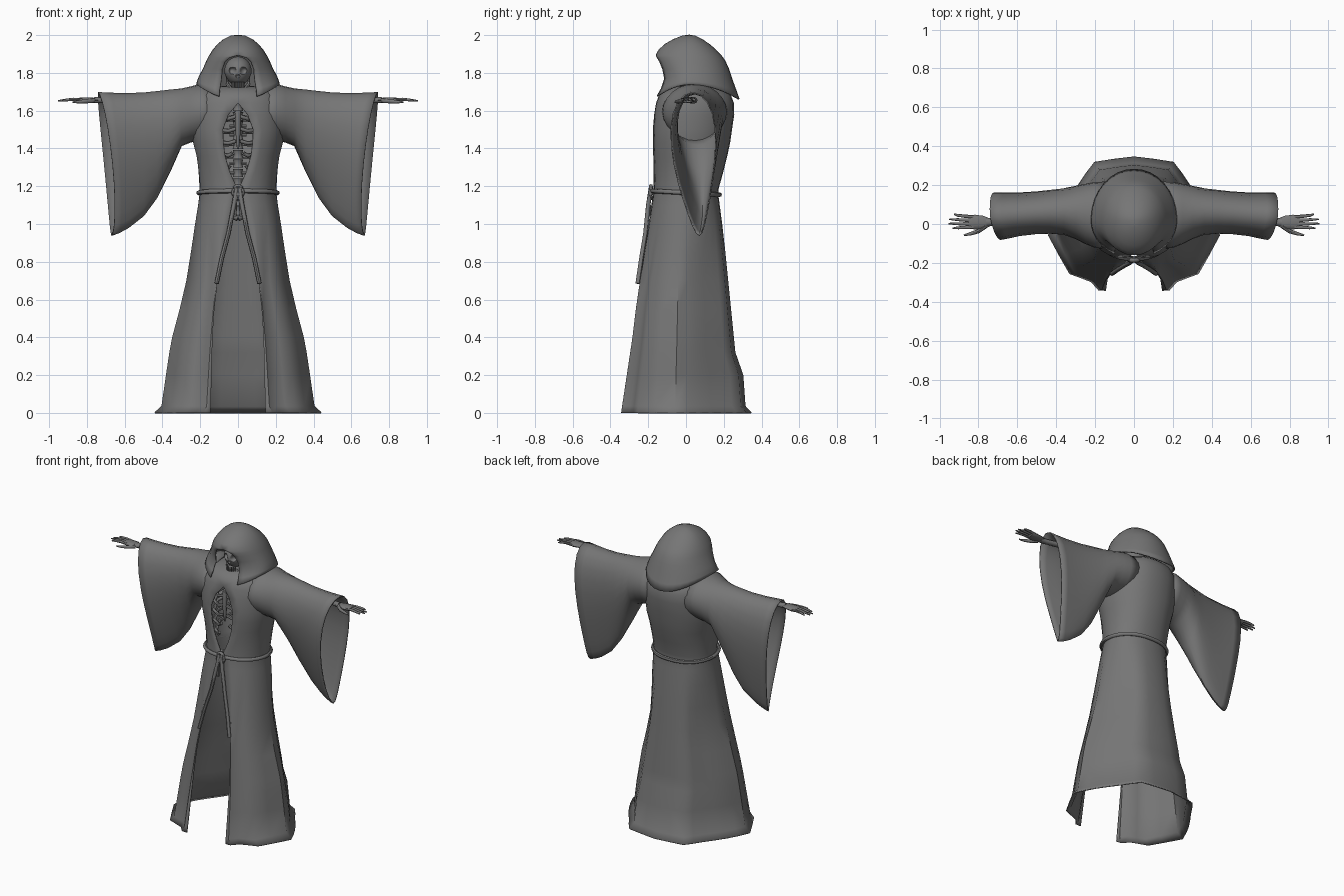
import bpy, bmesh, math
from mathutils import Vector

cloth = bpy.data.materials.new("dark_grey")
cloth.diffuse_color = (0.18, 0.18, 0.18, 1)


def finish(name, bm, mirror=False, thick=0):
    bmesh.ops.remove_doubles(bm, verts=bm.verts, dist=1e-5)
    bmesh.ops.recalc_face_normals(bm, faces=bm.faces)
    me = bpy.data.meshes.new(name)
    bm.to_mesh(me)
    bm.free()
    me.materials.append(cloth)
    ob = bpy.data.objects.new(name, me)
    bpy.context.collection.objects.link(ob)
    bpy.ops.object.select_all(action='DESELECT')
    ob.select_set(True)
    bpy.context.view_layer.objects.active = ob
    bpy.ops.object.shade_smooth_by_angle(angle=math.radians(45))
    if mirror:
        ob.modifiers.new("mirror", 'MIRROR').merge_threshold = 0.0005
    if thick:
        m = ob.modifiers.new("thickness", 'SOLIDIFY')
        m.thickness, m.offset = thick, 0


def loft(bm, rings, closed=False, caps=False):
    vs = [[bm.verts.new(p) for p in r] for r in rings]
    n = len(rings[0])
    for a, b in zip(vs, vs[1:]):
        for i in range(n if closed else n - 1):
            j = (i + 1) % n
            bm.faces.new((a[i], a[j], b[j], b[i]))
    if caps:
        bm.faces.new(vs[0])
        bm.faces.new(vs[-1])


def tube(bm, pts, radii, sides=8, flat=1.0, loop=False):
    """Round rod along points; flat squashes it vertically."""
    pts = [Vector(p) for p in pts]
    if not isinstance(radii, (list, tuple)):
        radii = [radii] * len(pts)
    rings, k = [], len(pts)
    for i, p in enumerate(pts):
        if loop:
            d = pts[(i + 1) % k] - pts[i - 1]
        else:
            d = pts[min(i + 1, k - 1)] - pts[max(i - 1, 0)]
        d.normalize()
        ref = Vector((0, 0, 1)) if abs(d.z) < 0.8 else Vector((0, 1, 0))
        u = d.cross(ref).normalized()
        v = u.cross(d)
        rings.append([p + radii[i] * (u * math.cos(t) + v * flat * math.sin(t))
                      for t in (2 * math.pi * s / sides for s in range(sides))])
    if loop:
        rings.append([p.copy() for p in rings[0]])
    loft(bm, rings, closed=True, caps=not loop)


def half_section(z, w, yf, yb, slit, yc, n=14, power=0.85, lift=0):
    """Half outline from the front slit edge round to the back seam."""
    a0 = math.asin(min(1, slit / w) ** (1 / power)) if w > 0 else 0
    pts = []
    for i in range(n + 1):
        a = a0 + (math.pi - a0) * i / n
        c = math.cos(a)
        y = yc + (yf - yc) * c / math.cos(a0) if c > 0 else yc - (yb - yc) * c
        s = abs(math.sin(a))
        pts.append((w * s ** power if s > 1e-6 else 0, y, z + lift * s * s))
    return pts


# faceted hem outline: x as a share of half width, y from front -1 to back 1
hem = [(.33, -1), (.41, -1), (.5, -.87), (.62, -.81), (.75, -.75), (.87, -.48), (1, -.17),
       (.93, .03), (.85, .22), (.75, .41), (.64, .6), (.55, .77), (.46, .92), (.23, .965), (0, 1)]

# robe: skirt open at the front, torso with a pointed chest slit
robe_rows = [  # z, half width, front y, back y, slit half width
    (0, .44, -.34, .345, .145), (.035, .402, -.335, .312, .144),
    (.2, .378, -.31, .30, .14), (.32, .36, -.292, .258, .137), (.4, .345, -.28, .25, .135),
    (.55, .305, -.262, .235, .125), (.7, .27, -.24, .22, .108), (.85, .246, -.218, .205, .075),
    (1.0, .225, -.195, .188, .04), (1.1, .21, -.18, .175, .016), (1.16, .2, -.17, .167, 0),
    (1.19, .2, -.168, .17, .005), (1.28, .206, -.168, .195, .045), (1.36, .216, -.17, .215, .068),
    (1.43, .234, -.171, .23, .077), (1.5, .24, -.172, .24, .08), (1.58, .24, -.165, .252, .05),
    (1.64, .235, -.155, .25, 0), (1.68, .21, -.14, .235, 0), (1.71, .17, -.11, .2, 0),
    (1.725, .1, -.05, .14, 0), (1.73, 0, .03, .03, 0)]
rings = []
for r in robe_rows:
    z, w, yf, yb, slit = r
    ring = half_section(*r, yc=-.03 if z < .8 else .01)
    b = min(1, max(0, (1.16 - z) / .4))
    for i, (hx, hy) in enumerate(hem):
        if b > 0:
            x = slit if i == 0 else max(hx * w, 0 if i > 8 else slit + .004 * i)
            y = -yf * hy if hy < 0 else yb * hy
            ring[i] = (ring[i][0] * (1 - b) + x * b, ring[i][1] * (1 - b) + y * b, z)
    rings.append(ring)
bm = bmesh.new()
loft(bm, rings)
finish("robe", bm, True, .007)

# hood with an arched face opening and a hem dipping at the back
hood_rows = [
    (1.66, .218, -.152, .28, .10), (1.705, .214, -.13, .264, .096), (1.765, .203, -.112, .242, .087),
    (1.82, .182, -.122, .224, .083), (1.86, .165, -.138, .206, .068), (1.88, .155, -.15, .193, .045),
    (1.893, .148, -.157, .183, 0), (1.92, .131, -.142, .157, 0), (1.95, .106, -.11, .122, 0),
    (1.975, .075, -.066, .085, 0), (1.993, .038, -.02, .05, 0), (1.998, 0, .015, .015, 0)]
bm = bmesh.new()
loft(bm, [half_section(*r, yc=.02, power=.97, lift=max(0, .078 - i * .03))
          for i, r in enumerate(hood_rows)])
finish("hood", bm, True, .008)

# wide hanging sleeves, teardrop in section, with a slanted cuff
sleeve_rows = [  # x, top z, bottom z, front y, back y, cuff slant
    (.14, 1.728, 1.46, -.125, .215, 0), (.2, 1.738, 1.445, -.12, .212, 0),
    (.25, 1.725, 1.435, -.1, .203, 0), (.30, 1.714, 1.415, -.075, .193, 0),
    (.36, 1.708, 1.28, -.056, .18, 0), (.43, 1.70, 1.14, -.05, .168, 0),
    (.50, 1.692, 1.045, -.05, .158, .1), (.58, 1.69, .982, -.06, .152, .45),
    (.63, 1.692, .955, -.072, .152, .75), (.67, 1.695, .94, -.08, .152, 1)]
rings = []
for x, zt, zb, yf, yb, f in sleeve_rows:
    k = min(.68, max(0, (zt - zb - .28) * 2))
    ring = []
    for i in range(24):
        a = 2 * math.pi * i / 24
        v, s = (1 - math.cos(a)) / 2, math.sin(a)
        w = s * (1 - k * v) / (1 - .42 * k)
        y = (yf + yb) / 2 + w * (yb - yf) / 2 + .05 * k * v * v
        slant = .07 * (1 - v) ** 1.5 + (.03 * s if s < 0 else .015 * s)
        ring.append((x + f * slant, y, zt + (zb - zt) * v))
    rings.append(ring)
bm = bmesh.new()
loft(bm, rings, closed=True)
finish("sleeves", bm, True, .007)

# rope belt, knot and hanging cords
bm = bmesh.new()
belt = []
for i in range(40):
    a = 2 * math.pi * i / 40
    c, s = math.cos(a), math.sin(a)
    belt.append((.209 * math.copysign(abs(s) ** .85, s), -.178 * c, 1.165 + .01 * c))
tube(bm, belt, .012, loop=True)
tube(bm, [(.024 * math.cos(t), -.186, 1.168 + .032 * math.sin(t))
          for t in (math.pi * i / 8 for i in range(16))], .011, loop=True)
finish("rope_belt", bm)
bm = bmesh.new()
tube(bm, [(.008, -.186, 1.19), (.022, -.2, 1.1), (.05, -.215, .95),
          (.085, -.236, .82), (.113, -.256, .685)], .0115)
tube(bm, [(.002, -.19, 1.17), (.012, -.196, 1.12), (.016, -.19, 1.04)], .008)
finish("belt_cords", bm, True)

# bony hands and forearms
bm = bmesh.new()
tube(bm, [(.6, .04, 1.655), (.72, .012, 1.655), (.76, .008, 1.656)], [.022, .019, .022], 10, .8)
tube(bm, [(.74, .008, 1.656), (.775, .008, 1.657), (.82, .01, 1.656), (.85, .01, 1.655)],
     [.02, .034, .038, .032], 12, .38)
for y0, xe, ye in ((.036, .925, .05), (.018, .95, .025), (0, .953, .002), (-.016, .932, -.022)):
    tube(bm, [(.825, y0, 1.657), (.87, y0 * .7 + ye * .3, 1.66),
              (.905, y0 * .4 + ye * .6, 1.657), (xe, ye, 1.652)],
         [.0095, .0085, .0075, .004], 8)
tube(bm, [(.765, -.01, 1.655), (.80, -.037, 1.65), (.84, -.05, 1.647), (.875, -.058, 1.645)],
     [.014, .011, .009, .004], 8)
finish("hands", bm, True)

# skull with sunken eyes and nose and tapering cheeks
bm = bmesh.new()
bmesh.ops.create_icosphere(bm, subdivisions=5, radius=1)
for v in bm.verts:
    p = Vector((v.co.x * .072, v.co.y * .085 - .015, v.co.z * .078 + 1.808))
    if p.z < 1.80:
        p.x *= 1 - (1.80 - p.z) * 2.5
    if p.y < 0:
        for ex, ez, r, depth in ((.028, 1.812, .019, .022), (-.028, 1.812, .019, .022),
                                 (0, 1.782, .01, .014)):
            d = math.hypot(p.x - ex, p.z - ez) / r
            if d < 1:
                p.y += depth * (1 - d ** 3)
    v.co = p
finish("skull", bm)

# jaw and teeth
bm = bmesh.new()
tube(bm, [(.06, -.005, 1.79), (.056, -.025, 1.74), (.04, -.06, 1.717), (.018, -.083, 1.709),
          (0, -.088, 1.708)], [.007, .01, .011, .012, .012])
for i in range(4):
    a = .15 + i * .28
    x, y = .036 * math.sin(a), -.045 - .05 * math.cos(a)
    for z in (1.744, 1.729):
        tube(bm, [(x, y, z - .007), (x, y, z + .007)], .0045, 6)
finish("jaw", bm, True)

# rib cage, spine and pelvis seen through the slit
bm = bmesh.new()
for i in range(5):
    z = 1.58 - i * .065
    w = .115 + .02 * math.sin(i / 4 * math.pi)
    x0 = .012 + max(0, i - 2) * .016
    tube(bm, [(x0, -.135, z - .01), (.05, -.135, z - .022), (w * .8, -.105, z - .015),
              (w, -.03, z + .015), (w * .75, .07, z + .035), (0, .1, z + .04)], .011)
tube(bm, [(.015, .06, 1.06), (.06, .03, 1.11), (.11, -.02, 1.12), (.08, -.08, 1.07),
          (0, -.1, 1.03)], .016)
finish("ribs_and_pelvis", bm, True)
bm = bmesh.new()
tube(bm, [(0, -.135, 1.6), (0, -.14, 1.57), (0, -.142, 1.48), (0, -.138, 1.4)],
     [.018, .016, .013, .006])
for i in range(13):
    z = 1.07 + i * .05
    y = -.02 + .1 * min(1, i / 6)
    tube(bm, [(0, y, z - .022), (0, y, z), (0, y, z + .022)], [.028, .02, .028], 10)
    tube(bm, [(-.045, y + .01, z), (.045, y + .01, z)], .009, 6)
finish("spine_and_sternum", bm)
